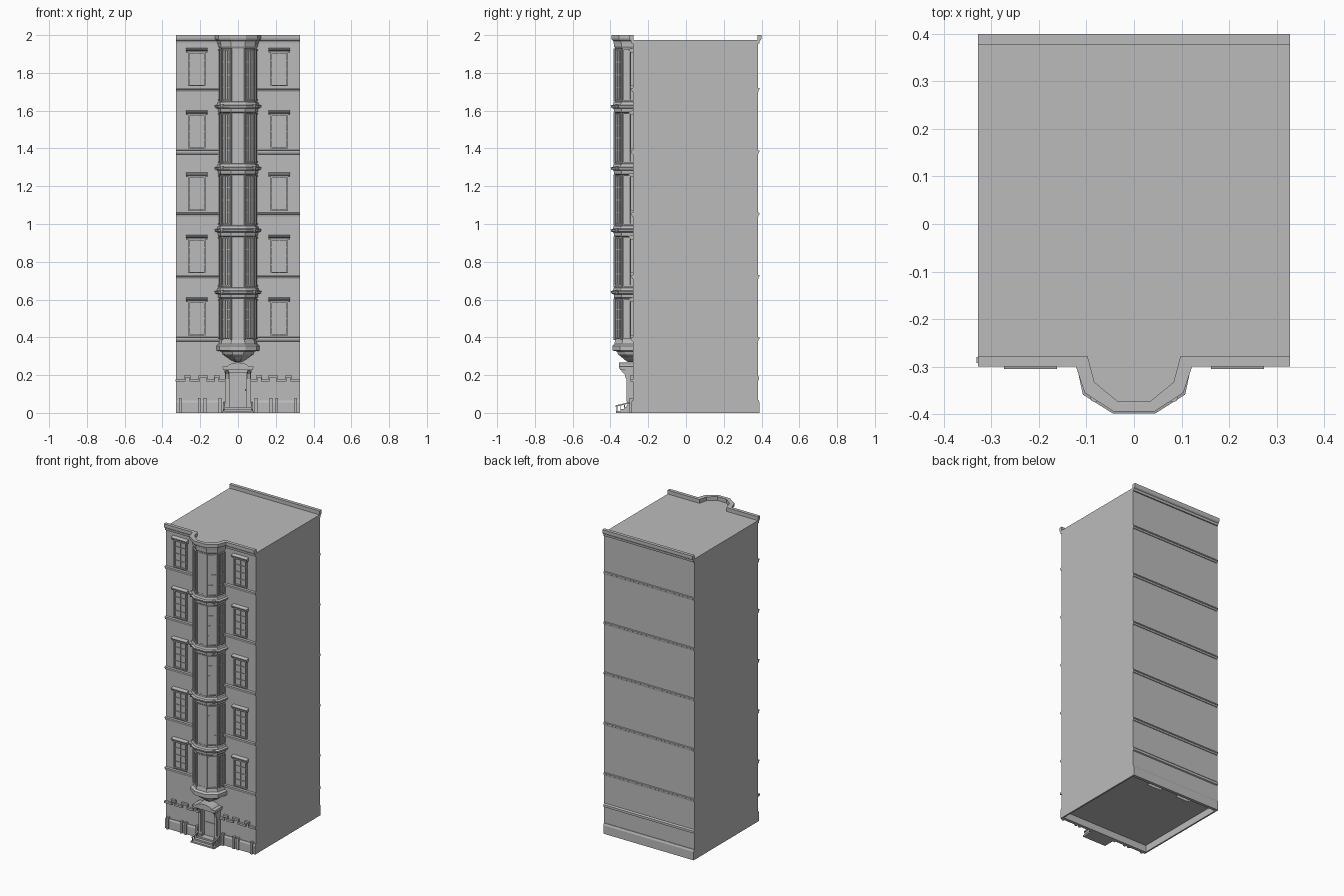
import bpy, bmesh, math
from mathutils import Matrix, Vector

if "Cube" in bpy.data.objects:
    bpy.data.objects.remove(bpy.data.objects["Cube"])

stone = bpy.data.materials.new("grey_stone")
stone.use_nodes = True
GREY = (0.5, 0.5, 0.5, 1)
stone.diffuse_color = GREY
stone.node_tree.nodes["Principled BSDF"].inputs["Base Color"].default_value = GREY

HALF, FRONT, BACK, ROOF = 0.328, -0.28, 0.38, 1.975
STRINGS = [0.39 + 0.33 * i for i in range(5)]


def finish(name, bm, matrix=None):
    bmesh.ops.recalc_face_normals(bm, faces=bm.faces)
    mesh = bpy.data.meshes.new(name)
    bm.to_mesh(mesh)
    bm.free()
    mesh.materials.append(stone)
    obj = bpy.data.objects.new(name, mesh)
    bpy.context.collection.objects.link(obj)
    if matrix:
        obj.matrix_world = matrix
    return obj


def boxes(name, items, matrix=None):
    """One object from (x0, x1, y0, y1, z0, z1) blocks."""
    bm = bmesh.new()
    for x0, x1, y0, y1, z0, z1 in items:
        m = Matrix.Translation(((x0 + x1) / 2, (y0 + y1) / 2, (z0 + z1) / 2))
        m = m @ Matrix.Diagonal((x1 - x0, y1 - y0, z1 - z0, 1))
        bmesh.ops.create_cube(bm, size=1, matrix=m)
    return finish(name, bm, matrix)


def loft(name, rings):
    """Skin closed rings of points and cap both ends."""
    bm = bmesh.new()
    rows = [[bm.verts.new(p) for p in ring] for ring in rings]
    n = len(rows[0])
    for a, b in zip(rows, rows[1:]):
        for i in range(n):
            j = (i + 1) % n
            bm.faces.new((a[i], a[j], b[j], b[i]))
    bm.faces.new(rows[0])
    bm.faces.new(rows[-1])
    return finish(name, bm)


def bay(o):
    """Plan of the bay, pushed outward by o."""
    k = 1 + o / 0.09
    half = [(0.1, FRONT + 0.01), (0.085, -0.335 - o), (0.035, -0.375 - o)]
    right = [(-x * k, y) for x, y in half]
    return right + [(-x, y) for x, y in reversed(right)]


def moulding(name, x0, x1, wall, side, profile):
    """Straight moulding; profile holds (projection, height)."""
    loft(name, [[(x, wall + side * o, z) for o, z in profile] for x in (x0, x1)])


# Main block, open underneath with two raised pockets
body = boxes("building_body", [(-HALF, HALF, FRONT, BACK, 0, ROOF)])
cutters = [(-HALF + 0.01, HALF - 0.01, FRONT + 0.01, BACK - 0.01, -0.1, 0.045),
           (-0.18, -0.08, 0.29, 0.36, 0.02, 0.1), (0.04, 0.14, 0.29, 0.36, 0.02, 0.1)]
for i, c in enumerate(cutters):
    cutter = boxes("cutter", [c])
    cutter.hide_render = True
    mod = body.modifiers.new("hollow", 'BOOLEAN')
    mod.operation, mod.solver, mod.object = 'DIFFERENCE', 'EXACT', cutter
    bpy.context.view_layer.objects.active = body
    bpy.ops.object.modifier_apply(modifier=mod.name)
    bpy.data.objects.remove(cutter)

# Bay shaft with corbel and ledges, as (height, projection) steps
steps = [(0.27, -0.065), (0.285, -0.045), (0.29, -0.04), (0.31, -0.015), (0.325, -0.01),
         (0.33, 0.015), (0.355, 0.015), (0.365, 0.004), (0.385, 0.0)]
for z in (0.64, 0.967, 1.295, 1.623):
    steps += [(z - 0.035, 0), (z - 0.03, 0.006), (z - 0.012, 0.008), (z - 0.008, 0.02),
              (z + 0.004, 0.024), (z + 0.008, 0.012), (z + 0.022, 0.008), (z + 0.025, 0)]
steps += [(1.93, 0), (1.94, 0.006), (ROOF, 0.008)]
loft("bay_tower", [[(x, y, z) for x, y in bay(o)] for z, o in steps])

# Front cornice following the bay, and the back cornice
CORNICE = [(-0.002, 1.955), (0.008, 1.955), (0.01, 1.97), (0.017, 1.975),
           (0.02, 1.982), (0.02, 2.0), (-0.002, 2.0)]


def front_path(o):
    mid = bay(o)
    mid[0], mid[-1] = (mid[0][0], FRONT - o), (mid[-1][0], FRONT - o)
    return [(-HALF, FRONT - o)] + mid + [(HALF, FRONT - o)]


loft("front_cornice", [[(*front_path(o)[i], z) for o, z in CORNICE] for i in range(8)])
moulding("back_cornice", -HALF, HALF, BACK, 1, CORNICE)

# String courses
for z in STRINGS:
    band = [(-0.002, z - 0.012), (0.006, z - 0.01), (0.009, z), (0.014, z + 0.002),
            (0.014, z + 0.009), (-0.002, z + 0.011)]
    for s in (-1, 1):
        moulding("front_string_course", s * 0.095, s * HALF, FRONT, -1, band)
    band = [(o * 0.6, h) for o, h in band]
    moulding("back_string_course", -HALF, HALF, BACK, 1, band)
moulding("back_plinth", -HALF, HALF, BACK, 1,
         [(-0.002, 0), (0.009, 0), (0.009, 0.055), (0.004, 0.068), (-0.002, 0.068)])
moulding("back_low_band", -HALF, HALF, BACK, 1,
         [(-0.002, 0.17), (0.007, 0.175), (0.007, 0.19), (-0.002, 0.2)])


def window(name, x, y, angle, half, z0, z1, cols, rows, jamb, deep):
    """Frame, pane bars and sill on a wall facing -y before turning."""
    inner = half - jamb
    parts = [(-half, -inner, -deep, 0.003, z0, z1), (inner, half, -deep, 0.003, z0, z1),
             (-half, half, -deep, 0.003, z1 - jamb, z1),
             (-half, half, -deep, 0.003, z0, z0 + jamb),
             (-inner, inner, -0.002, 0.003, z0, z1)]
    for i in range(1, cols):
        u = -inner + 2 * inner * i / cols
        parts.append((u - 0.002, u + 0.002, -deep * 0.6, 0.003, z0, z1))
    for i in range(1, rows):
        h = z0 + (z1 - z0) * i / rows
        parts.append((-inner, inner, -deep * 0.5, 0.003, h - 0.002, h + 0.002))
    return boxes(name, parts, Matrix.Translation((x, y, 0)) @ Matrix.Rotation(angle, 4, 'Z'))


# Flat windows with hoods
for z in STRINGS:
    for s in (-1, 1):
        x = s * 0.218
        window("wall_window", x, FRONT, 0, 0.046, z + 0.02, z + 0.2, 2, 4, 0.007, 0.013)
        moulding("window_hood", x - 0.056, x + 0.056, FRONT, -1,
                 [(-0.002, z + 0.198), (0.015, z + 0.198), (0.018, z + 0.206),
                  (0.025, z + 0.21), (0.025, z + 0.216), (-0.002, z + 0.222)])

# Bay windows on the slanted and side faces, centre panels and corner shafts
corners = bay(0)
bay_floors = [(0.39, 0.6), (0.67, 0.93), (0.997, 1.258), (1.325, 1.586), (1.653, 1.925)]
for z0, z1 in bay_floors:
    for i, half in ((0, 0.026), (1, 0.029), (3, 0.029), (4, 0.026)):
        a, b = Vector(corners[i]), Vector(corners[i + 1])
        mid, d = (a + b) / 2, b - a
        window("bay_window", mid.x, mid.y, math.atan2(d.y, d.x), half,
               z0, z1, 3, 4, 0.006, 0.009)
    window("bay_centre_panel", 0, -0.375, 0, 0.031, z0, z1, 1, 1, 0.006, 0.003)
    bm = bmesh.new()
    for s in (-1, 1):
        for x, y in ((0.085, -0.342), (0.037, -0.378)):
            bmesh.ops.create_cone(bm, cap_ends=True, segments=8, radius1=0.005, radius2=0.005,
                                  depth=z1 - z0 + 0.01,
                                  matrix=Matrix.Translation((s * x, y, (z0 + z1) / 2)))
    finish("bay_corner_shafts", bm)

# Small round finials at the ledge ends
for z in (0.64, 0.967, 1.295, 1.623):
    bm = bmesh.new()
    for s in (-1, 1):
        bmesh.ops.create_cone(bm, cap_ends=True, segments=8, radius1=0.009, radius2=0.009,
                              depth=0.02, matrix=Matrix.Translation((s * 0.083, -0.366, z)))
    finish("ledge_finials", bm)

# Ground floor: plinth, paired piers and the stepped band
for s in (-1, 1):
    moulding("front_plinth", s * 0.075, s * HALF, FRONT, -1,
             [(-0.002, 0), (0.01, 0), (0.01, 0.055), (0.005, 0.066), (-0.002, 0.066)])
    piers = [(s * x - 0.007, s * x + 0.007, -0.3, FRONT, 0, 0.078)
             for x in (0.095, 0.175, 0.205, 0.305)]
    boxes("plinth_piers", piers)
    edges = [0.07, 0.1, 0.125, 0.165, 0.205, 0.255, 0.28, HALF]
    band = []
    for i, (a, b) in enumerate(zip(edges, edges[1:])):
        h = 0.165 + 0.022 * (i % 2)
        lo, hi = sorted((s * a, s * b))
        band.append((lo, hi, FRONT - 0.014, FRONT, h, h + 0.013))
        band.append((s * b - 0.003, s * b + 0.003, FRONT - 0.013, FRONT, 0.165, 0.2))
    band[-1] = (s * HALF - 0.003, s * HALF, FRONT - 0.013, FRONT, 0.165, 0.178)
    if s > 0:
        band[-1] = (HALF - 0.003, HALF, FRONT - 0.013, FRONT, 0.165, 0.178)
    boxes("stepped_band", band)

# Entrance: door, jambs, brackets and arched canopy
boxes("door", [(-0.048, 0.048, -0.284, -0.275, 0.03, 0.22),
               (-0.036, 0.036, -0.288, -0.28, 0.05, 0.12),
               (-0.036, 0.036, -0.288, -0.28, 0.13, 0.205),
               (0.038, 0.043, -0.293, -0.28, 0.115, 0.127)])
for s in (-1, 1):
    def span(a, b):
        return tuple(sorted((s * a, s * b)))
    boxes("door_jamb", [(*span(0.046, 0.07), -0.31, FRONT, 0, 0.225),
                        (*span(0.044, 0.074), -0.315, FRONT, 0, 0.04),
                        (*span(0.05, 0.066), -0.316, FRONT, 0.06, 0.19)])
    loft("canopy_bracket", [[(s * x, y, z) for y, z in
                             ((-0.3, 0.17), (-0.318, 0.18), (-0.325, 0.205),
                              (-0.345, 0.225), (-0.3, 0.225))] for x in (0.051, 0.067)])
boxes("door_lintel", [(-0.074, 0.074, -0.322, FRONT, 0.215, 0.228),
                      (-0.08, 0.08, -0.35, FRONT, 0.226, 0.238)])
arc = [(0.06 * math.cos(t), 0.238 + 0.028 * math.sin(t))
       for t in (math.pi * i / 10 for i in range(11))]
top = [(0.082, 0.234), (0.082, 0.246)] + arc[1:-1] + [(-0.082, 0.246), (-0.082, 0.234)]
loft("arched_canopy", [[(x, y, z) for x, z in top] for y in (-0.355, FRONT)])

# Entrance steps with low handrails
boxes("entrance_steps", [(-0.085 + 0.006 * i, 0.085 - 0.006 * i, -0.37 + 0.022 * i, FRONT,
                          0.01 * i, 0.01 * (i + 1)) for i in range(3)])
for s in (-1, 1):
    x = s * 0.074
    posts = [(x - 0.002, x + 0.002, y - 0.002, y + 0.002, 0, 0.035 + 0.2 * (y + 0.365))
             for y in (-0.365, -0.345, -0.325, -0.305)]
    boxes("rail_posts", posts)
    loft("handrail", [[(x + d, y, z) for y, z in
                       ((-0.372, 0.032), (-0.3, 0.05), (-0.3, 0.057), (-0.372, 0.04))]
                      for d in (-0.004, 0.004)])
